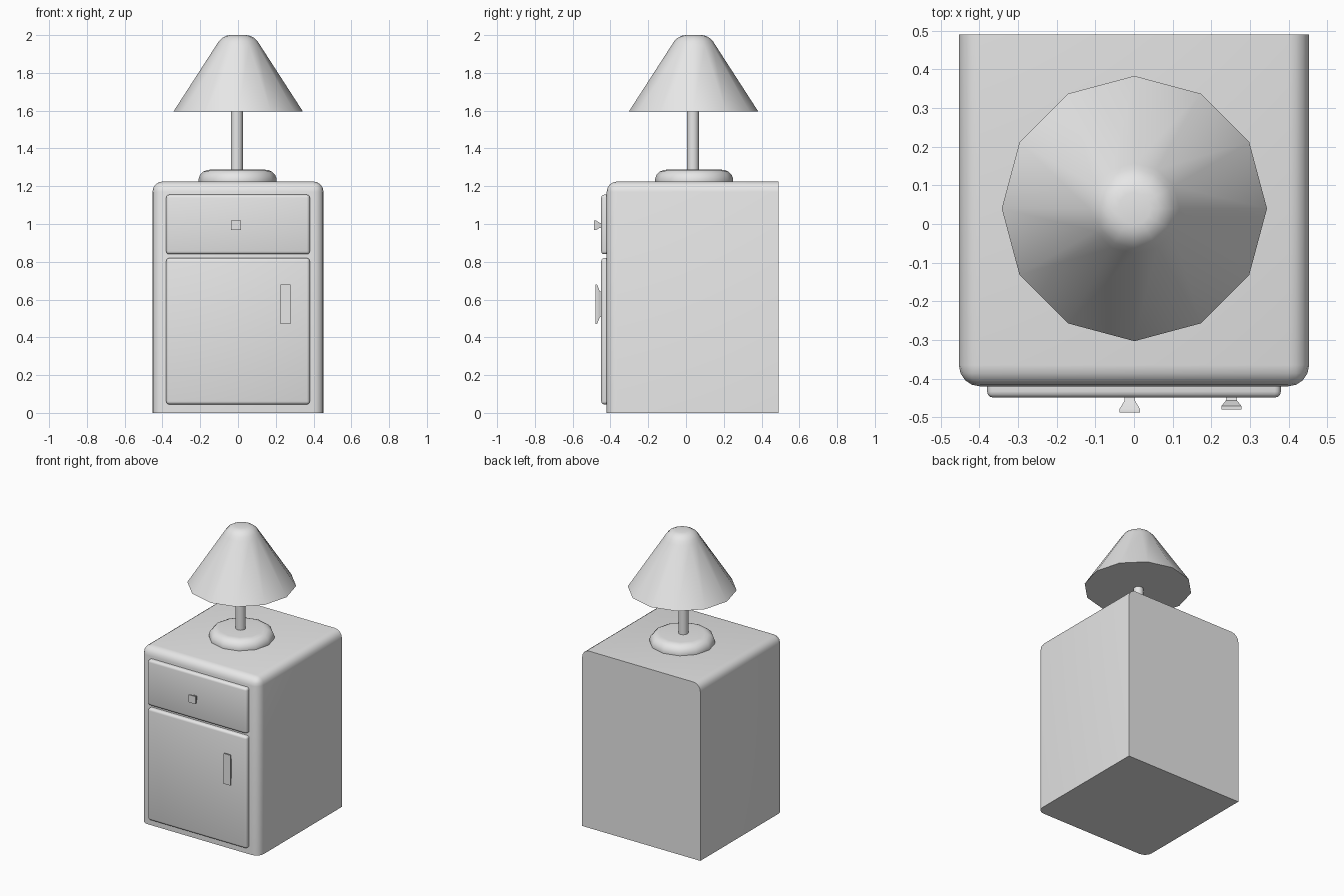
import bpy, bmesh, math
from mathutils import Vector

cube = bpy.data.objects.get("Cube")
if cube:
    bpy.data.objects.remove(cube, do_unlink=True)

grey = bpy.data.materials.new("plain grey")
grey.use_nodes = True
grey.diffuse_color = (0.8, 0.8, 0.8, 1)
grey.node_tree.nodes["Principled BSDF"].inputs["Base Color"].default_value = (0.8, 0.8, 0.8, 1)


def finish(name, bm):
    bmesh.ops.recalc_face_normals(bm, faces=bm.faces)
    mesh = bpy.data.meshes.new(name)
    bm.to_mesh(mesh)
    bm.free()
    mesh.materials.append(grey)
    obj = bpy.data.objects.new(name, mesh)
    bpy.context.collection.objects.link(obj)
    bpy.ops.object.select_all(action='DESELECT')
    obj.select_set(True)
    bpy.context.view_layer.objects.active = obj
    bpy.ops.object.shade_smooth_by_angle(angle=math.radians(40))
    return obj


def rounded_box(name, low, high, radius, segments, rule):
    """Box whose edges are rounded where rule(a, b) holds for the end points."""
    bm = bmesh.new()
    bmesh.ops.create_cube(bm, size=1)
    low, high = Vector(low), Vector(high)
    for v in bm.verts:
        v.co = Vector([l + (c + 0.5) * (h - l) for c, l, h in zip(v.co, low, high)])
    edges = [e for e in bm.edges if rule(e.verts[0].co, e.verts[1].co)]
    bmesh.ops.bevel(bm, geom=edges, offset=radius, segments=segments,
                    profile=0.5, affect='EDGES')
    return finish(name, bm)


def stack(name, rings):
    """Closed skin over a list of equal-length point rings."""
    bm = bmesh.new()
    loops = [[bm.verts.new(p) for p in ring] for ring in rings]
    n = len(loops[0])
    for a, b in zip(loops, loops[1:]):
        for i in range(n):
            j = (i + 1) % n
            bm.faces.new((a[i], a[j], b[j], b[i]))
    bm.faces.new(loops[0])
    bm.faces.new(loops[-1])
    return finish(name, bm)


def lathe(name, x, y, profile, sides=12):
    turns = [math.tau * i / sides for i in range(sides)]
    return stack(name, [[(x + r * math.cos(t), y + r * math.sin(t), z) for t in turns]
                        for r, z in profile])


def pull(name, x, z, sections):
    """Flared rectangular handle, sections given as (y, half width, half height)."""
    corners = [(-1, -1), (1, -1), (1, 1), (-1, 1)]
    return stack(name, [[(x + sx * w, y, z + sz * h) for sx, sz in corners]
                        for y, w, h in sections])


# Cabinet: rounded front uprights and top edges, sharp back and foot
FRONT, BACK, TOP = -0.42, 0.49, 1.225


def cabinet_edge(a, b):
    mid = (a + b) / 2
    upright = mid.y < FRONT + 0.01 and abs(a.z - b.z) > 0.5
    top = mid.z > TOP - 0.01 and mid.y < BACK - 0.01
    return upright or top


rounded_box("cabinet", (-0.453, FRONT, 0), (0.453, BACK, TOP), 0.055, 4, cabinet_edge)

# Drawer and door panels, rounded all round the front
for name, z0, z1 in (("drawer_front", 0.84, 1.155), ("door", 0.045, 0.82)):
    rounded_box(name, (-0.38, -0.449, z0), (0.38, FRONT + 0.01, z1), 0.016, 3,
                lambda a, b: (a.y + b.y) / 2 < FRONT - 0.005)

# Drawer knob and door handle
pull("drawer_knob", -0.011, 0.993,
     [(-0.445, 0.013, 0.013), (-0.456, 0.013, 0.013), (-0.478, 0.026, 0.026), (-0.487, 0.026, 0.026)])
pull("door_handle", 0.252, 0.575,
     [(-0.445, 0.014, 0.065), (-0.456, 0.014, 0.068), (-0.471, 0.026, 0.105), (-0.48, 0.026, 0.105)])

# Lamp: foot, stem and shade
lathe("lamp_foot", -0.002, 0.043,
      [(0.207, TOP), (0.207, 1.238), (0.199, 1.26), (0.182, 1.277), (0.162, 1.286), (0.14, 1.288)])
lathe("lamp_stem", -0.006, 0.037, [(0.032, 1.28), (0.032, 1.62)])
lathe("lamp_shade", 0.001, 0.04,
      [(0.343, 1.595), (0.117, 1.945), (0.103, 1.967), (0.085, 1.985), (0.064, 1.996), (0.042, 2.0)])
